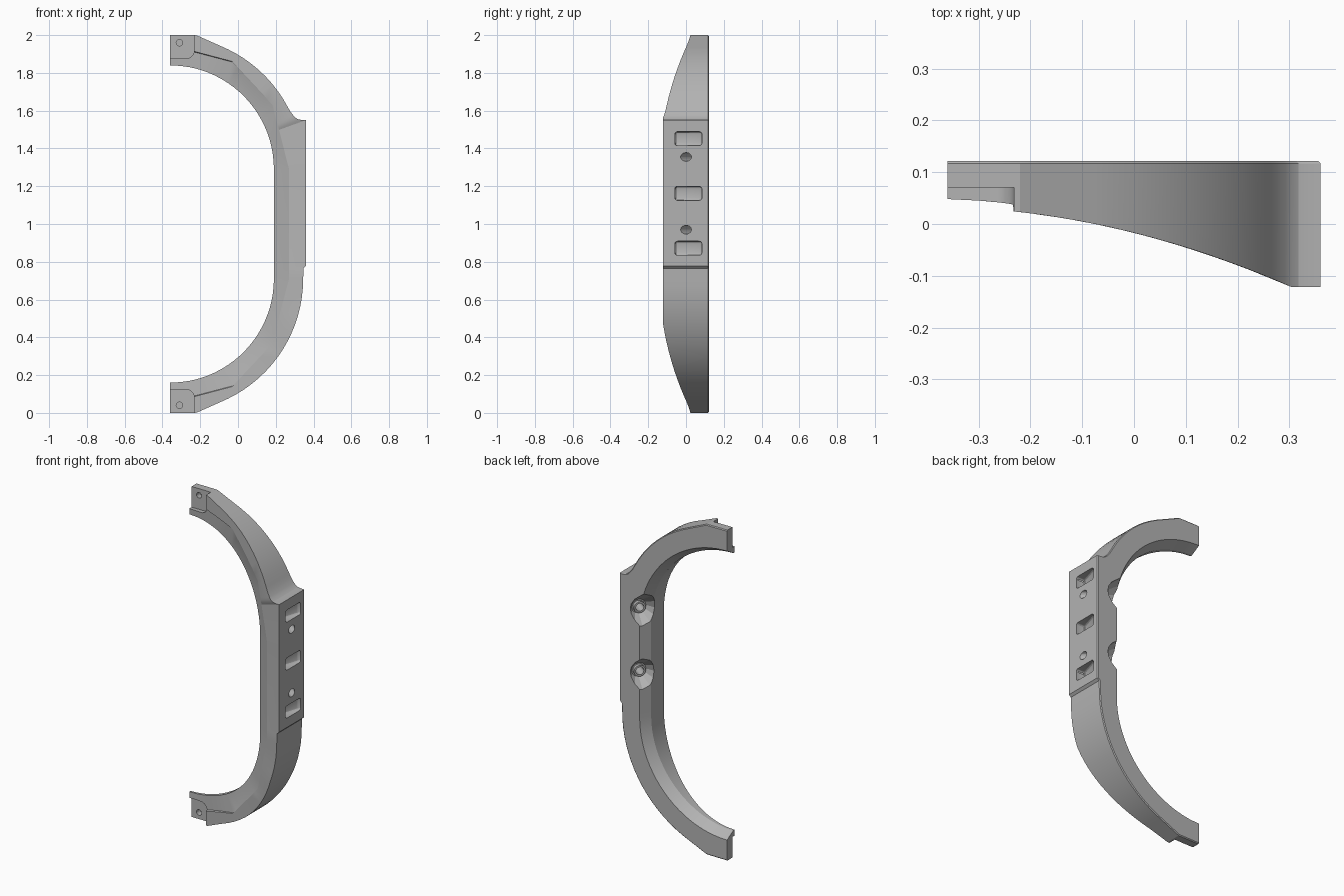
import bpy, bmesh, math
from mathutils import Vector, Matrix

old = bpy.data.objects.get("Cube")
if old:
    bpy.data.objects.remove(old)

grey = bpy.data.materials.new("plain grey")
grey.use_nodes = True
grey.diffuse_color = (0.45, 0.45, 0.45, 1)
grey.node_tree.nodes["Principled BSDF"].inputs["Base Color"].default_value = (0.45, 0.45, 0.45, 1)

CX, LOW, HIGH = -0.36, 0.71, 1.29      # arc centres
BACK = 0.122


def make_object(name, bm):
    bmesh.ops.recalc_face_normals(bm, faces=bm.faces)
    mesh = bpy.data.meshes.new(name)
    bm.to_mesh(mesh)
    bm.free()
    mesh.materials.append(grey)
    ob = bpy.data.objects.new(name, mesh)
    bpy.context.collection.objects.link(ob)
    return ob


def front_y(x):
    return max(-BACK, -0.017 - 0.25 * x - 0.31 * x * x)


def polar(deg, r=1):
    return Vector((r * math.cos(math.radians(deg)), r * math.sin(math.radians(deg))))


def arc_radius(deg):
    """Outer radius: round, then a tangent flat, then a level end."""
    if deg <= 66:
        return 0.705
    return min(0.705 / math.cos(math.radians(deg - 66)), 0.71 / math.sin(math.radians(deg)))


def crease_radius(deg):
    """Front crease: straight chords between a few corners."""
    corners = [(0, 0.63), (32, 0.642), (60, 0.659), (78.8, 0.637), (90, 0.635)]
    for (d0, r0), (d1, r1) in zip(corners, corners[1:]):
        if deg <= d1:
            a, b = polar(d0, r0), polar(d1, r1)
            return a.cross(b) / polar(deg).cross(b - a)


# Stations along the bow: (centre z, angle, straight z shift, outer radius)
bend = list(range(4, 64, 4)) + [64, 66, 69, 72, 75.5, 78.8, 84, 90]
stations = [(LOW, -a, 0, arc_radius(a)) for a in reversed(bend)]
stations += [(LOW, 0, s, r) for s, r in ((0, 0.705), (0.055, 0.707), (0.068, 0.72))]
stations += [(HIGH, a, 0, 0.72 / math.cos(math.radians(a))) for a in (0, 4, 8, 12, 16, 19.86)]
fillet = ((20.6, 0.742), (21.3, 0.7276), (22.35, 0.718), (23.7, 0.712), (24.9, 0.7087), (26, 0.706))
stations += [(HIGH, a, 0, r) for a, r in fillet]
stations += [(HIGH, a, 0, arc_radius(a)) for a in bend if a > 26]

# Body of the bow: one section lofted through all stations
bm = bmesh.new()
rings = []
for cz, deg, shift, outer in stations:
    ca, sa = polar(deg)
    lip = front_y(CX + 0.55 * ca) + 0.017
    crease = crease_radius(abs(deg))
    crease_x = CX + crease * ca
    step = min(0.013, max(0.002, 0.002 - 0.06 * crease_x))
    section = [
        (0.55, lip),
        (crease - 0.003, front_y(crease_x) + step),
        (crease, front_y(crease_x)),
        (outer, front_y(CX + outer * ca)),
        (outer, BACK - 0.005),
        (outer - 0.005, BACK),
        (0.585, BACK),
        (0.55, 0.062),
    ]
    rings.append([bm.verts.new((CX + r * ca, y, cz + shift + r * sa)) for r, y in section])
for a, b in zip(rings, rings[1:]):
    for i in range(len(a)):
        j = (i + 1) % len(a)
        bm.faces.new((a[i], a[j], b[j], b[i]))
bm.faces.new(rings[0])
bm.faces.new(rings[-1])
body = make_object("bow_frame", bm)


def combine(tool, operation):
    mod = body.modifiers.new("combine", 'BOOLEAN')
    mod.operation, mod.object, mod.solver = operation, tool, 'EXACT'
    bpy.ops.object.select_all(action='DESELECT')
    bpy.context.view_layer.objects.active = body
    body.select_set(True)
    bpy.ops.object.modifier_apply(modifier=mod.name)
    bpy.data.objects.remove(tool)


def cylinder(name, start, axis, length, r1, r2, sides):
    bm = bmesh.new()
    axis = Vector(axis).normalized()
    place = Matrix.Translation(Vector(start) + axis * length / 2) @ axis.to_track_quat('Z', 'Y').to_matrix().to_4x4()
    bmesh.ops.create_cone(bm, cap_ends=True, segments=sides, radius1=r1, radius2=r2, depth=length, matrix=place)
    return make_object(name, bm)


# Recessed mounting lands with a blind hole at both ends
for name, side in (("upper", 1), ("lower", -1)):
    corner = [(-0.277 + 0.045 * math.sin(t), 0.92 - 0.045 * math.cos(t))
              for t in [k * math.pi / 12 for k in range(7)]]
    outline = [(-0.4, 1.05), (-0.4, 0.875)] + corner + [(-0.232, 1.05)]
    bm = bmesh.new()
    face = bm.faces.new([bm.verts.new((x, -0.2, 1 + side * h)) for x, h in outline])
    grown = bmesh.ops.extrude_face_region(bm, geom=[face])["geom"]
    bmesh.ops.translate(bm, vec=(0, 0.27, 0), verts=[v for v in grown if isinstance(v, bmesh.types.BMVert)])
    combine(make_object(name + "_land_cutter", bm), 'DIFFERENCE')
    combine(cylinder(name + "_hole_cutter", (-0.31, 0, 1 + side * 0.96), (0, 1, 0), 0.105, 0.017, 0.017, 20), 'DIFFERENCE')

# Rounded slots in the side pad, with floors that rise towards the back
for z in (0.872, 1.162, 1.452):
    bm = bmesh.new()
    bmesh.ops.create_cube(bm, size=1, matrix=Matrix.Translation((0.37, 0.013, z)) @ Matrix.Diagonal((0.14, 0.144, 0.074, 1)))
    for v in bm.verts:
        if v.co.x < 0.36 and v.co.y > 0:
            v.co.x += 0.045
    bmesh.ops.bevel(bm, geom=bm.edges[:], offset=0.014, segments=3, profile=0.5, affect='EDGES')
    combine(make_object("slot_cutter", bm), 'DIFFERENCE')

# Slanted screw holes with a flared pocket and a boss on the inner side
slant = Vector((-0.8, 0.6, 0))
for z in (0.97, 1.355):
    entry = Vector((0.36, 0, z))
    combine(cylinder("pocket_cutter", entry + slant * 0.115, slant, 0.1, 0.042, 0.12, 12), 'DIFFERENCE')
    combine(cylinder("screw_boss", entry + slant * 0.1, slant, 0.035, 0.034, 0.034, 20), 'UNION')
    combine(cylinder("screw_hole_cutter", entry - slant * 0.08, slant, 0.3, 0.023, 0.023, 20), 'DIFFERENCE')

# Smooth curves, sharp edges
bpy.ops.object.select_all(action='DESELECT')
body.select_set(True)
bpy.context.view_layer.objects.active = body
bpy.ops.object.shade_smooth_by_angle(angle=math.radians(18))
